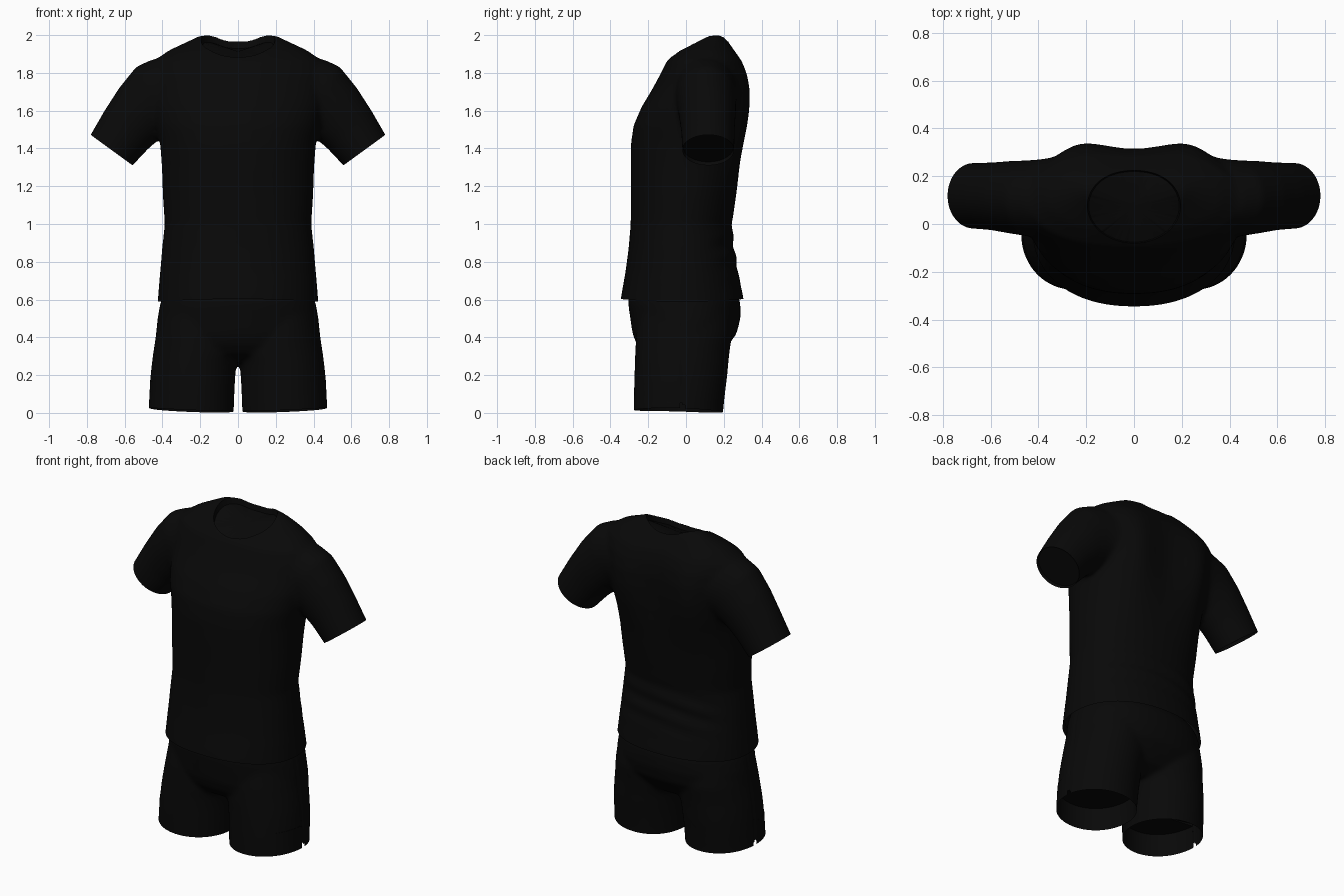
import bpy, bmesh, math
from mathutils import Vector

cube = bpy.data.objects.get("Cube")
if cube:
    bpy.data.objects.remove(cube, do_unlink=True)

SEGMENTS = 48

fabric = bpy.data.materials.new("black_fabric")
fabric.use_nodes = True
BLACK = (0.0025, 0.0025, 0.0025, 1)
fabric.diffuse_color = BLACK
shader = fabric.node_tree.nodes["Principled BSDF"]
shader.inputs["Base Color"].default_value = BLACK
shader.inputs["Roughness"].default_value = 0.9


def ring(center, u, v, power=2.0):
    """Rounded cross-section spanned by the half axes u and v."""
    pts = []
    for i in range(SEGMENTS):
        a = 2 * math.pi * i / SEGMENTS
        c, s = math.cos(a), math.sin(a)
        pts.append(center + u * math.copysign(abs(c) ** (2 / power), c)
                   + v * math.copysign(abs(s) ** (2 / power), s))
    return pts


def level(z, x0, x1, y0, y1, power=2.2):
    """Horizontal cross-section from its extents."""
    return ring(Vector(((x0 + x1) / 2, (y0 + y1) / 2, z)),
                Vector(((x1 - x0) / 2, 0, 0)), Vector((0, (y1 - y0) / 2, 0)), power)


def loft(bm, rings):
    loops = [[bm.verts.new(p) for p in r] for r in rings]
    faces = [bm.faces.new(loops[0]), bm.faces.new(loops[-1])]
    for a, b in zip(loops, loops[1:]):
        for i in range(SEGMENTS):
            j = (i + 1) % SEGMENTS
            faces.append(bm.faces.new((a[i], a[j], b[j], b[i])))
    bmesh.ops.recalc_face_normals(bm, faces=faces)


def fuse(name, bm, smooth):
    """Merge overlapping lofts into one soft skin and return it for cutting."""
    mesh = bpy.data.meshes.new(name)
    bm.to_mesh(mesh)
    bm.free()
    obj = bpy.data.objects.new(name, mesh)
    bpy.context.collection.objects.link(obj)
    remesh = obj.modifiers.new("Fuse", 'REMESH')
    remesh.mode = 'VOXEL'
    remesh.voxel_size = 0.0125
    soft = obj.modifiers.new("Soften", 'SMOOTH')
    soft.factor = 0.5
    soft.iterations = smooth
    bpy.context.view_layer.update()
    skin = bmesh.new()
    skin.from_mesh(obj.evaluated_get(bpy.context.evaluated_depsgraph_get()).to_mesh())
    obj.modifiers.clear()
    return obj, skin


def cut(bm, point, normal, where=lambda p: True):
    """Remove the side of a plane that its normal points to, within a region."""
    verts = [v for v in bm.verts if where(v.co)]
    inside = set(verts)
    edges = [e for e in bm.edges if all(v in inside for v in e.verts)]
    faces = [f for f in bm.faces if all(v in inside for v in f.verts)]
    bmesh.ops.bisect_plane(bm, geom=verts + edges + faces, plane_co=point,
                           plane_no=normal, clear_outer=True)


def turn_in(bm, where, offset, lining=True):
    """Fold an open edge inwards and optionally line the opening."""
    edges = [e for e in bm.edges if e.is_boundary and all(where(v.co) for v in e.verts)]
    geom = bmesh.ops.extrude_edge_only(bm, edges=edges)["geom"]
    verts = [g for g in geom if isinstance(g, bmesh.types.BMVert)]
    open_edges = [g for g in geom if isinstance(g, bmesh.types.BMEdge) and g.is_boundary]
    center = sum((v.co for v in verts), Vector()) / len(verts)
    for v in verts:
        v.co = center + (v.co - center) * .97 + Vector(offset)
    if lining:
        hub = bm.verts.new(center + Vector(offset))
        for e in open_edges:
            bm.faces.new((e.verts[0], e.verts[1], hub))


def finish(obj, bm):
    bmesh.ops.recalc_face_normals(bm, faces=bm.faces)
    bm.to_mesh(obj.data)
    bm.free()
    obj.data.materials.clear()
    obj.data.materials.append(fabric)
    bpy.ops.object.select_all(action='DESELECT')
    obj.select_set(True)
    bpy.context.view_layer.objects.active = obj
    bpy.ops.object.shade_smooth_by_angle(angle=math.radians(50))


def bump(t, width):
    return math.exp(-(t / width) ** 2)


# Shirt body: height, half width, front, back
BODY = [(0.55, .43, -.352, .312), (0.62, .424, -.343, .302), (0.75, .412, -.32, .275),
        (0.87, .402, -.304, .255), (1.0, .388, -.293, .243), (1.15, .398, -.292, .268),
        (1.3, .403, -.293, .292), (1.42, .412, -.292, .315), (1.52, .435, -.278, .33),
        (1.62, .455, -.235, .338), (1.72, .465, -.175, .338), (1.8, .47, -.132, .324),
        (1.865, .445, -.1, .3), (1.92, .365, -.037, .262), (1.967, .265, .04, .228),
        (1.995, .21, .085, .2), (2.008, .12, .11, .17)]
shirt_bm = bmesh.new()
loft(shirt_bm, [level(z, -w, w, f, b) for z, w, f, b in BODY])

# Sleeves: centre x, y, z, radius in profile, radius in depth, tilt of the section
SLEEVE = [(.28, .105, 1.7, .2, .17, 66), (.36, .105, 1.69, .205, .165, 62),
          (.43, .107, 1.665, .2, .16, 57), (.51, .112, 1.595, .174, .152, 47),
          (.59, .116, 1.5, .154, .142, 40), (.67, .118, 1.39, .138, .138, 36),
          (.705, .118, 1.34, .133, .136, 36)]
for side in (1, -1):
    rings = []
    for x, y, z, r, d, tilt in SLEEVE:
        t = math.radians(tilt)
        rings.append(ring(Vector((side * x, y, z)),
                          Vector((side * math.cos(t), 0, math.sin(t))) * r,
                          Vector((0, d, 0))))
    loft(shirt_bm, rings)

shirt, skin = fuse("shirt", shirt_bm, 12)

# Open the hem and both cuffs
cut(skin, Vector((0, 0, .603)), Vector((0, 0, -1)))
for side in (1, -1):
    cut(skin, Vector((side * .67, 0, 1.392)), Vector((side * .59, 0, -.81)),
        lambda p: p.x * side > .48 and p.z > 1.2)

# Open the neck along an oval
NX, NY, NC = .195, .155, .075
oval = lambda p: math.hypot(p.x / NX, (p.y - NC) / NY)
hole = [f for f in skin.faces
        if f.calc_center_median().z > 1.7 and oval(f.calc_center_median()) < 1]
bmesh.ops.delete(skin, geom=hole, context='FACES')
rim = [v for v in skin.verts if v.is_boundary and v.co.z > 1.75]
for v in rim:
    k = oval(v.co)
    v.co.x /= k
    v.co.y = NC + (v.co.y - NC) / k
for step in range(6):
    mean = {}
    for v in rim:
        near = [e.other_vert(v).co.z for e in v.link_edges if e.is_boundary]
        mean[v] = (v.co.z + sum(near)) / (1 + len(near))
    for v, z in mean.items():
        v.co.z = z

# Shoulder blades, spine hollow, soft folds at the small of the back, dipping hem
for v in skin.verts:
    p = v.co
    if p.y > .1 and abs(p.x) < .45:
        back = min(1, (p.y - .1) / .1)
        upper = back * bump(p.z - 1.6, .3)
        p.y += upper * (.026 * bump(abs(p.x) - .24, .1) - .026 * bump(p.x, .12))
        drape = p.z + .35 * p.x * p.x - .1 * p.x
        p.y += .005 * back * math.sin(drape * 55) * bump(p.z - .87, .12)
    if p.z < .7:
        p.z -= .014 * (abs(p.x) / .42) ** 2 * (.7 - p.z) / .1

# Turned edges of the neck, cuffs and hem
turn_in(skin, lambda p: p.z > 1.75, (0, 0, -.035))
for side in (1, -1):
    turn_in(skin, lambda p: p.x * side > .48 and 1.2 < p.z < 1.6,
            (-side * .012, 0, .016))
turn_in(skin, lambda p: p.z < .7, (0, 0, .05), lining=False)
finish(shirt, skin)

# Shorts: seat, then one tapered tube per leg
SEAT = [(.27, .3, -.13, .1), (.31, .39, -.22, .18), (.36, .43, -.26, .225),
        (.42, .435, -.283, .268), (.5, .426, -.295, .288), (.57, .414, -.305, .288),
        (.6, .405, -.305, .284), (.66, .385, -.285, .25)]
LEG = [(-.04, .024, .474, -.276, .194), (.03, .022, .472, -.276, .198),
       (.13, .018, .468, -.275, .21), (.2, .014, .463, -.273, .219),
       (.26, .007, .457, -.271, .224), (.32, -.01, .449, -.269, .23),
       (.42, -.01, .433, -.263, .245), (.52, -.01, .416, -.25, .24),
       (.61, 0, .39, -.21, .2)]
shorts_bm = bmesh.new()
loft(shorts_bm, [level(z, -w, w, f, b) for z, w, f, b in SEAT])
for side in (1, -1):
    loft(shorts_bm, [level(z, *sorted((side * a, side * b)), f, k, 2.05)
                     for z, a, b, f, k in LEG])
shorts, skin = fuse("shorts", shorts_bm, 9)
cut(skin, Vector((0, 0, .01)), Vector((0, 0, -1)))

# Small slit at each side seam
slit = []
for f in skin.faces:
    c = f.calc_center_median()
    if abs(c.x) > .4 and abs(c.y + .02) < .016 * (1 - c.z / .065):
        slit.append(f)
bmesh.ops.delete(skin, geom=slit, context='FACES')

# Raised outer hem and pressed side seams
for v in skin.verts:
    p = v.co
    if p.z < .1:
        lift = (.1 - p.z) / .09
        p.z += lift * (.018 * (abs(p.x) / .47) ** 2 - .01 * bump(p.y - .19, .2))
    if p.z < .6 and abs(p.x) > .38:
        p.x -= math.copysign(.003 * bump(p.y + .02, .008), p.x)

# Lining inside each leg
for side in (1, -1):
    turn_in(skin, lambda p: p.x * side > 0 and p.z < .12, (0, 0, .14))
finish(shorts, skin)
